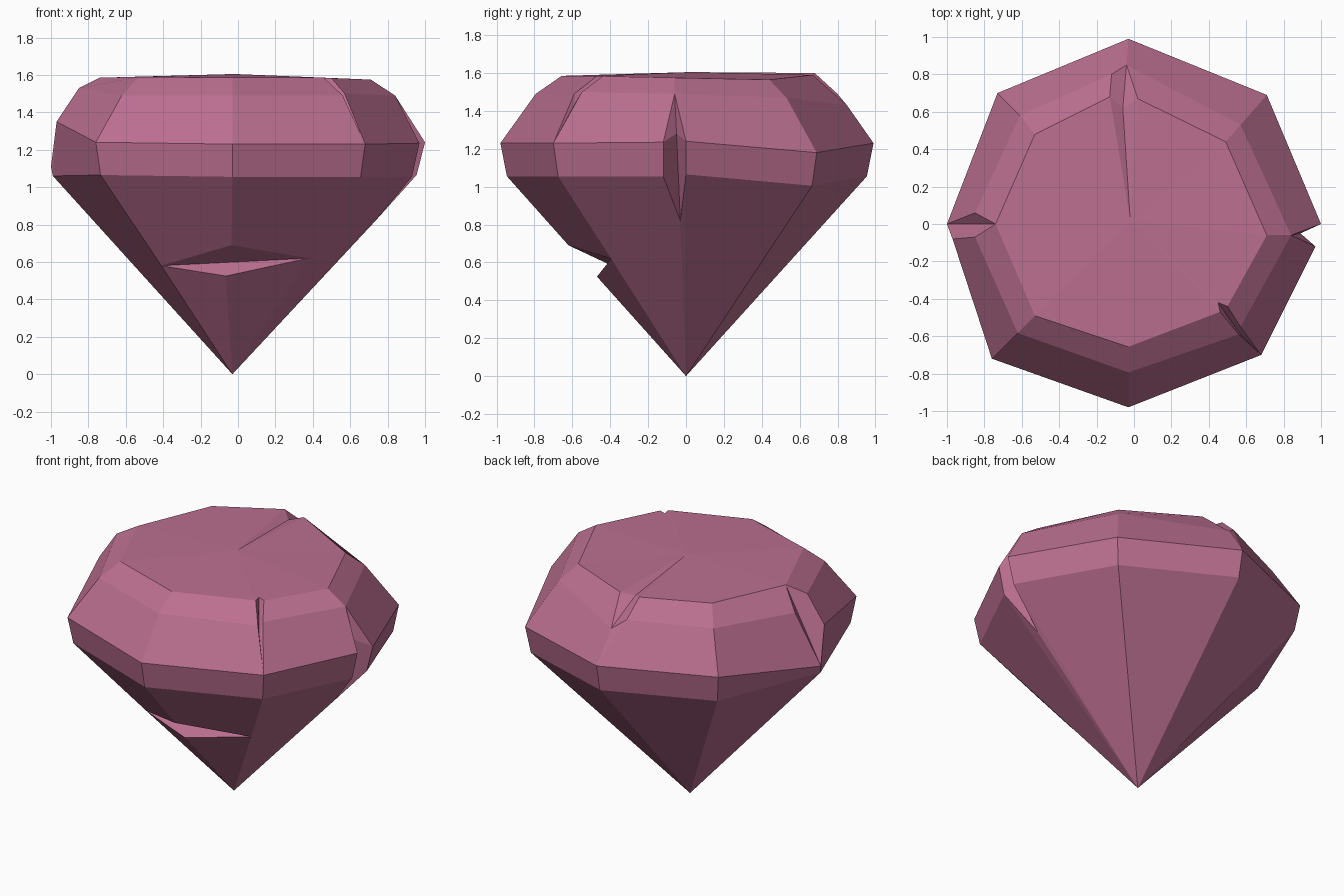
import bpy
import bmesh
from mathutils import Vector

if "Cube" in bpy.data.objects:
    bpy.data.objects.remove(bpy.data.objects["Cube"], do_unlink=True)

TIP = Vector((-0.03, 0, 0))
TABLE_CENTRE = Vector((-0.02, 0.02, 1.605))


def shrink(point, factor, height):
    """Pull a girdle point toward the axis and set its height."""
    moved = TIP.lerp(Vector(point), factor)
    moved.z = height
    return moved


def column(girdle, crown=None, table=None, lower=None, cut_low=None, cut_high=None):
    """One corner of the gem, from the tip up to the middle of the table."""
    levels = [
        TIP,
        cut_low or TIP,
        cut_high or cut_low or TIP,
        lower or shrink(girdle, 0.965, girdle[2] - 0.175),
        girdle,
        crown or shrink(girdle, 0.81, 1.49),
        table or shrink(girdle, 0.67, 1.585),
        TABLE_CENTRE,
    ]
    return [Vector(p) for p in levels]


# Horizontal gash low on the front
gash_left, gash_right = (-0.41, -0.385, 0.58), (0.375, -0.395, 0.62)
gash_top, gash_bottom = (-0.035, -0.62, 0.69), (-0.065, -0.47, 0.525)

# Regular corners
front_left = column((-0.76, -0.72, 1.24), table=(-0.53, -0.49, 1.59), cut_low=gash_left)
front = column((-0.03, -0.98, 1.23), cut_low=gash_bottom, cut_high=gash_top)
back_right = column((0.71, 0.69, 1.18), (0.57, 0.53, 1.47), (0.49, 0.44, 1.565))
back_left = column((-0.73, 0.70, 1.23), (-0.61, 0.58, 1.48), (-0.53, 0.48, 1.59))

# Small nick in the front right crown edge
corner = (0.68, -0.70, 1.23)
nick = [
    column(corner, (0.56, -0.59, 1.49), (0.46, -0.47, 1.585), cut_low=gash_right),
    column(corner, (0.57, -0.59, 1.43), (0.45, -0.42, 1.585), cut_low=gash_right),
    column(corner, (0.57, -0.55, 1.50), (0.50, -0.44, 1.583), cut_low=gash_right),
]

# Deep notch through the girdle on the right
crown, table = (0.84, -0.06, 1.49), (0.71, -0.06, 1.575)
side_notch = [
    column((0.97, -0.12, 1.235), crown, table, lower=(0.93, -0.12, 1.055)),
    column((0.89, -0.05, 1.28), crown, table, lower=(0.735, -0.03, 0.82)),
    column((1.0, 0, 1.24), crown, table, lower=(0.955, 0, 1.065)),
]

# Groove across the back of the table
corner, groove_foot = (-0.03, 0.99, 1.23), (-0.04, 0.85, 1.43)
groove = [
    column(corner, groove_foot, (0.02, 0.67, 1.59)),
    column(corner, groove_foot, (-0.06, 0.62, 1.57)),
    column(corner, (-0.12, 0.80, 1.49), (-0.13, 0.68, 1.60)),
]

# Split crown edge on the left
table, split_foot, lower = (-0.74, 0, 1.585), (-1.0, 0, 1.11), (-0.99, -0.01, 1.06)
split = [
    column(split_foot, (-0.85, 0.06, 1.45), table, lower),
    column(split_foot, table, table, lower),
    column((-0.97, -0.08, 1.35), (-0.85, -0.07, 1.53), table, lower),
]

columns = [front, *nick, *side_notch, back_right, *groove, back_left, *split, front_left]

# Skin neighbouring columns together
bm = bmesh.new()
shared = {}


def vert(point):
    key = tuple(round(c, 4) for c in point)
    if key not in shared:
        shared[key] = bm.verts.new(key)
    return shared[key]


def add_face(*points):
    corners = list(dict.fromkeys(vert(p) for p in points))
    if len(corners) > 2 and not bm.faces.get(corners):
        bm.faces.new(corners)


GASH_LEVEL = 1
for i, here in enumerate(columns):
    after = columns[(i + 1) % len(columns)]
    for level in range(len(here) - 1):
        if level != GASH_LEVEL:
            add_face(here[level], after[level], after[level + 1], here[level + 1])

# Inner walls of the gash
add_face(gash_left, gash_right, gash_top)
add_face(gash_left, gash_bottom, gash_right)

bmesh.ops.recalc_face_normals(bm, faces=bm.faces)
mesh = bpy.data.meshes.new("gemstone")
bm.to_mesh(mesh)
bm.free()

# Material
color = (0.5, 0.16, 0.28, 1)
pink = bpy.data.materials.new("dusty pink")
pink.use_nodes = True
pink.diffuse_color = color
shader = next(n for n in pink.node_tree.nodes if n.type == "BSDF_PRINCIPLED")
shader.inputs["Base Color"].default_value = color
mesh.materials.append(pink)

gemstone = bpy.data.objects.new("gemstone", mesh)
bpy.context.collection.objects.link(gemstone)
